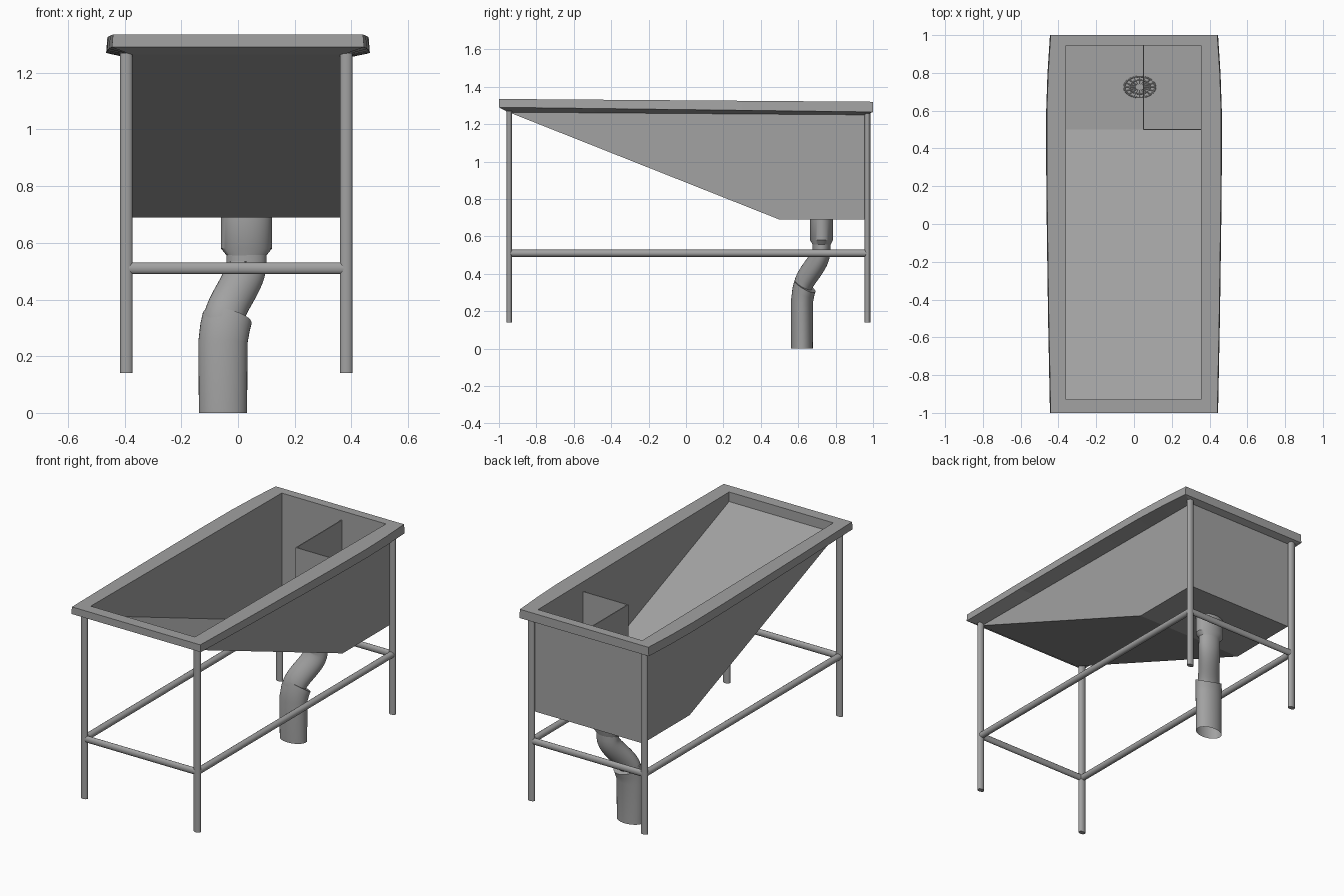
import bpy, bmesh, math
from mathutils import Vector

if "Cube" in bpy.data.objects:
    bpy.data.objects.remove(bpy.data.objects["Cube"], do_unlink=True)

steel = bpy.data.materials.new("grey steel")
steel.use_nodes = True
steel.diffuse_color = (0.36, 0.36, 0.36, 1)
steel.node_tree.nodes["Principled BSDF"].inputs["Base Color"].default_value = (0.36, 0.36, 0.36, 1)

FLAT = 0.68  # round parts are squeezed along y


def finish(bm, name, smooth=False, inward=False):
    bmesh.ops.recalc_face_normals(bm, faces=bm.faces[:])
    if inward:
        bmesh.ops.reverse_faces(bm, faces=bm.faces[:])
    mesh = bpy.data.meshes.new(name)
    bm.to_mesh(mesh)
    bm.free()
    mesh.materials.append(steel)
    obj = bpy.data.objects.new(name, mesh)
    bpy.context.collection.objects.link(obj)
    if smooth:
        bpy.ops.object.select_all(action='DESELECT')
        obj.select_set(True)
        bpy.context.view_layer.objects.active = obj
        bpy.ops.object.shade_smooth_by_angle(angle=math.radians(35))
    return obj


def bridge(bm, a, b):
    n = len(a)
    for i in range(n):
        j = (i + 1) % n
        bm.faces.new((a[i], a[j], b[j], b[i]))


def sweep(bm, path, radii, sides=16, caps=(True, True)):
    """Round tube along a path, squeezed along y."""
    pts = [Vector((x, y / FLAT, z)) for x, y, z in path]
    whole = (pts[-1] - pts[0]).normalized()
    ref = Vector((1, 0, 0)) if abs(whole.y) > 0.8 else Vector((0, 1, 0))
    rings = []
    for i, p in enumerate(pts):
        t = (pts[min(i + 1, len(pts) - 1)] - pts[max(i - 1, 0)]).normalized()
        u = t.cross(ref).normalized()
        v = t.cross(u)
        ring = []
        for k in range(sides):
            a = 2 * math.pi * k / sides
            q = p + (u * math.cos(a) + v * math.sin(a)) * radii[i]
            ring.append(bm.verts.new((q.x, q.y * FLAT, q.z)))
        rings.append(ring)
    for a, b in zip(rings, rings[1:]):
        bridge(bm, a, b)
    for use, ring in zip(caps, (rings[0], rings[-1])):
        if use:
            bm.faces.new(ring)


def tube(name, path, radii, sides=16, caps=(True, True)):
    bm = bmesh.new()
    sweep(bm, path, radii, sides, caps)
    return finish(bm, name, smooth=True)


def box(name, lo, hi):
    bm = bmesh.new()
    bmesh.ops.create_cube(bm, size=1)
    for v in bm.verts:
        v.co = [lo[i] + (v.co[i] + 0.5) * (hi[i] - lo[i]) for i in range(3)]
    return finish(bm, name)


def basin(name, half, profile, inward):
    """Open-topped trough: a side profile carried across x."""
    bm = bmesh.new()
    a, b = [[bm.verts.new((s * half - 0.003, y, z)) for y, z in profile] for s in (-1, 1)]
    bm.faces.new(a)
    bm.faces.new(b)
    for i in range(len(profile) - 1):
        bm.faces.new((a[i], a[i + 1], b[i + 1], b[i]))
    return finish(bm, name, inward=inward)


# Sloping basin, outside and inside skins
basin("basin_outside", 0.372, [(-0.95, 1.265), (0.5, 0.69), (0.96, 0.69), (0.96, 1.255)], False)
basin("basin_inside", 0.358, [(-0.93, 1.275), (0.5, 0.705), (0.945, 0.705), (0.945, 1.26)], True)

# Bulging rim with a sloped underside
stations = [(-1, 0.443), (-0.5, 0.453), (0, 0.46), (0.3, 0.463), (0.6, 0.463), (0.8, 0.456), (1, 0.443)]


def outline(height, grow=0, inner=None):
    pts = []
    for side in (1, -1):
        for y, w in stations[::side]:
            x = side * (inner[0] if inner else w + grow) - (0.003 if inner else 0)
            if inner:
                y = inner[1] + (y + 1) / 2 * (inner[2] - inner[1])
            pts.append((x, y, height(y)))
    return pts


top = lambda y: 1.3275 - 0.0075 * y
skirt = lambda y: 1.278 - 0.0125 * y
under = lambda y: 1.257 - 0.0075 * y
bm = bmesh.new()
loops = [[bm.verts.new(p) for p in pts] for pts in (
    outline(top, inner=(0.358, -0.93, 0.945)),
    outline(top, -0.002),
    outline(skirt, 0.002),
    outline(under, inner=(0.374, -0.952, 0.962)),
    outline(under, inner=(0.358, -0.93, 0.945)))]
for i, loop in enumerate(loops):
    bridge(bm, loop, loops[(i + 1) % len(loops)])
finish(bm, "rim")

# Corner divider plates inside the basin
box("divider_side", (0.047, 0.497, 0.7), (0.053, 0.945, 1.263))
box("divider_front", (0.047, 0.497, 0.7), (0.355, 0.503, 1.263))

# Legs and lower rails
LEFT, RIGHT, FRONT, BACK, RAIL = 0.382, -0.394, -0.945, 0.97, 0.51
for xname, x in (("left", LEFT), ("right", RIGHT)):
    for yname, y in (("front", FRONT), ("back", BACK)):
        tube(f"{yname}_{xname}_leg", [(x, y, 0.14), (x, y, 1.27)], [0.0225] * 2)
    tube(f"{xname}_rail", [(x, FRONT, RAIL), (x, BACK, RAIL)], [0.0195] * 2)
for yname, y in (("front", FRONT), ("back", BACK)):
    tube(f"{yname}_rail", [(RIGHT, y, RAIL), (LEFT, y, RAIL)], [0.0205] * 2)

# Drain pipe: upper collar, S-bend, lower sleeve
px, py, qx, qy = 0.03, 0.725, -0.053, 0.62
tube("drain_collar", [(px, py, z) for z in (0.69, 0.58, 0.555, 0.53)], [0.09, 0.09, 0.07, 0.07], 32)
bend = []
for i in range(15):
    t = i / 14
    s = t * t * (3 - 2 * t)
    bend.append((px + (qx - px) * s, py + (qy - py) * s, 0.53 - 0.22 * t))
bend = [(px, py, 0.56)] + bend + [(qx, qy, 0.25)]
tube("drain_bend", bend, [0.071] * len(bend), 32)
tube("drain_sleeve", [(-0.038, 0.636, 0.335), (-0.046, 0.627, 0.3), (qx, qy, 0.25), (qx, qy, 0)],
     [0.088, 0.088, 0.087, 0.085], 32, caps=(True, False))

# Drain grate: rings, spokes and hub
grate_z = 0.708
bm = bmesh.new()
for k in range(16):
    a = 2 * math.pi * k / 16
    c, s = math.cos(a), math.sin(a) * FLAT
    sweep(bm, [(px + c * r, py + s * r, grate_z) for r in (0.02, 0.08)], [0.004] * 2, 6)
sweep(bm, [(px, py, grate_z - 0.004), (px, py, grate_z + 0.006)], [0.024] * 2, 24)
finish(bm, "grate_spokes", smooth=True)
for name, radius in (("grate_outer_ring", 0.082), ("grate_middle_ring", 0.053)):
    bpy.ops.mesh.primitive_torus_add(location=(px, py, grate_z), major_radius=radius,
                                     minor_radius=0.005, major_segments=32, minor_segments=8)
    ring = bpy.context.object
    ring.name = name
    ring.scale.y = FLAT
    ring.data.materials.append(steel)
    bpy.ops.object.shade_smooth_by_angle()
